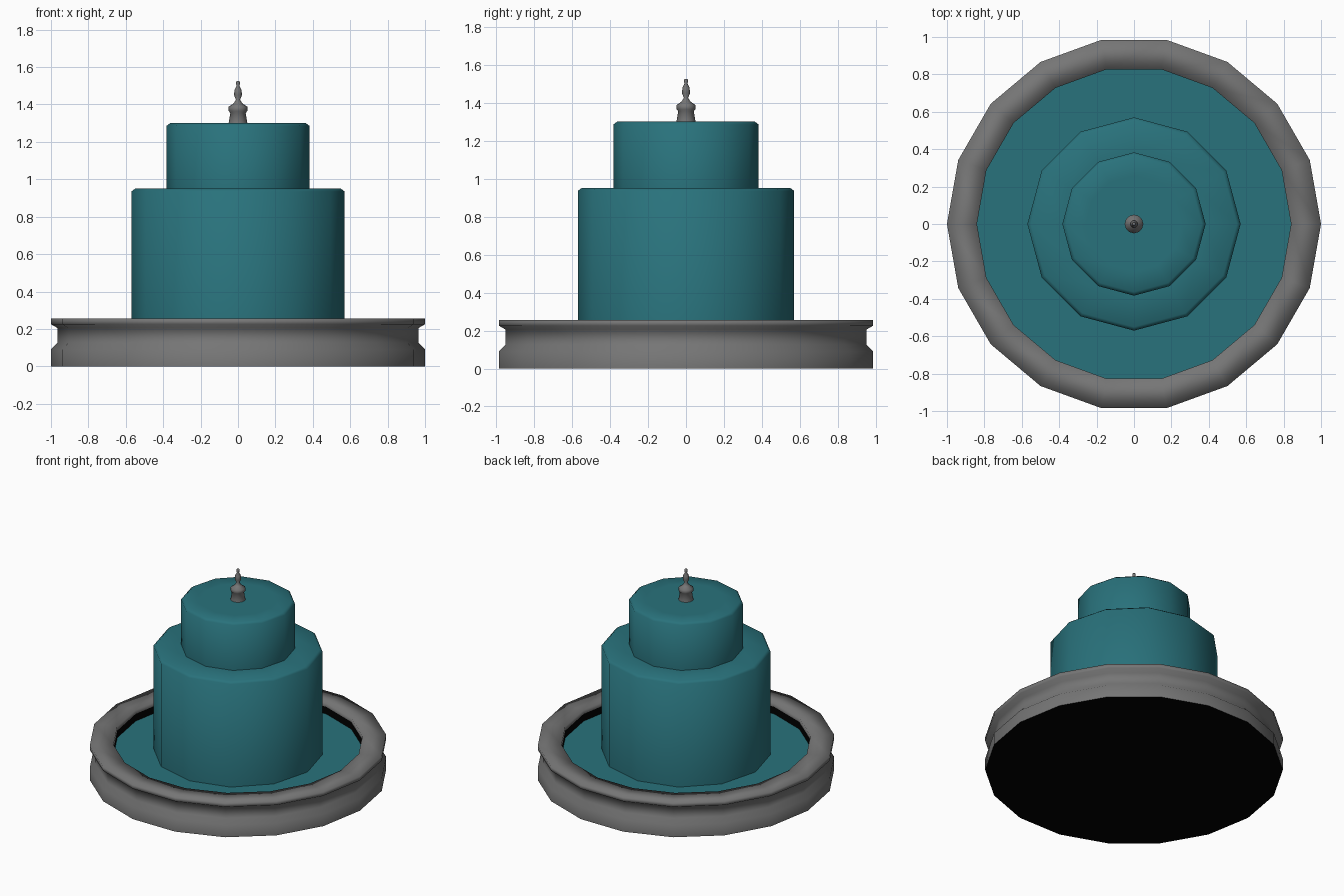
import bpy
import bmesh
from math import cos, sin, tau

cube = bpy.data.objects.get("Cube")
if cube:
    bpy.data.objects.remove(cube)


def material(name, color):
    mat = bpy.data.materials.new(name)
    mat.use_nodes = True
    mat.diffuse_color = color
    mat.node_tree.nodes["Principled BSDF"].inputs["Base Color"].default_value = color
    return mat


def lathe(name, profile, sides, mat, smooth=True, cap=True):
    """Spin a (radius, height) profile, listed bottom to top, about z."""
    bm = bmesh.new()
    rings = [[bm.verts.new((r * cos(tau * i / sides), r * sin(tau * i / sides), z))
              for i in range(sides)] for r, z in profile]
    for low, high in zip(rings, rings[1:]):
        for i in range(sides):
            j = (i + 1) % sides
            bm.faces.new((low[i], low[j], high[j], high[i]))
    if cap:
        bm.faces.new(rings[-1])
    for face in bm.faces:
        face.smooth = smooth
    mesh = bpy.data.meshes.new(name)
    bm.to_mesh(mesh)
    bm.free()
    mesh.materials.append(mat)
    obj = bpy.data.objects.new(name, mesh)
    bpy.context.collection.objects.link(obj)
    return obj


stone = material("grey stone", (0.18, 0.18, 0.18, 1))
teal = material("teal water", (0.022, 0.168, 0.2, 1))
black = material("black underside", (0.0, 0.0, 0.0, 1))

# Basin wall with a recessed band, rim and inner lip
lathe("basin", [(1, 0), (1, 0.09), (0.965, 0.125), (0.965, 0.205), (1, 0.225),
                (1, 0.255), (0.84, 0.255), (0.84, 0.225)], 18, stone, cap=False)

# Dark inner wall below the lip
lathe("inner_wall", [(0.84, 0.225), (0.84, 0.17)], 18, black, smooth=False, cap=False)

# Closed underside, facing down
underside = lathe("underside", [(1, 0)], 18, black, smooth=False)
underside.data.flip_normals()

# Pool surface
lathe("pool_water", [(0.84, 0.172)], 18, teal, smooth=False)

# Two stacked drums of falling water, rounded at the shoulder and flat on top
for name, radius, bottom, top in (("lower_tier", 0.57, 0.17, 0.95),
                                  ("upper_tier", 0.383, 0.945, 1.3)):
    lathe(name, [(radius, bottom), (radius, top - 0.015), (radius - 0.02, top),
                 (radius * 0.67, top)], 12, teal)

# Turned spout on top
lathe("spout", [(0.05, 1.3), (0.041, 1.355), (0.05, 1.365), (0.05, 1.388),
                (0.024, 1.405), (0.011, 1.425), (0.021, 1.45), (0.019, 1.478),
                (0.008, 1.5), (0.011, 1.515), (0.008, 1.525)], 12, stone)
